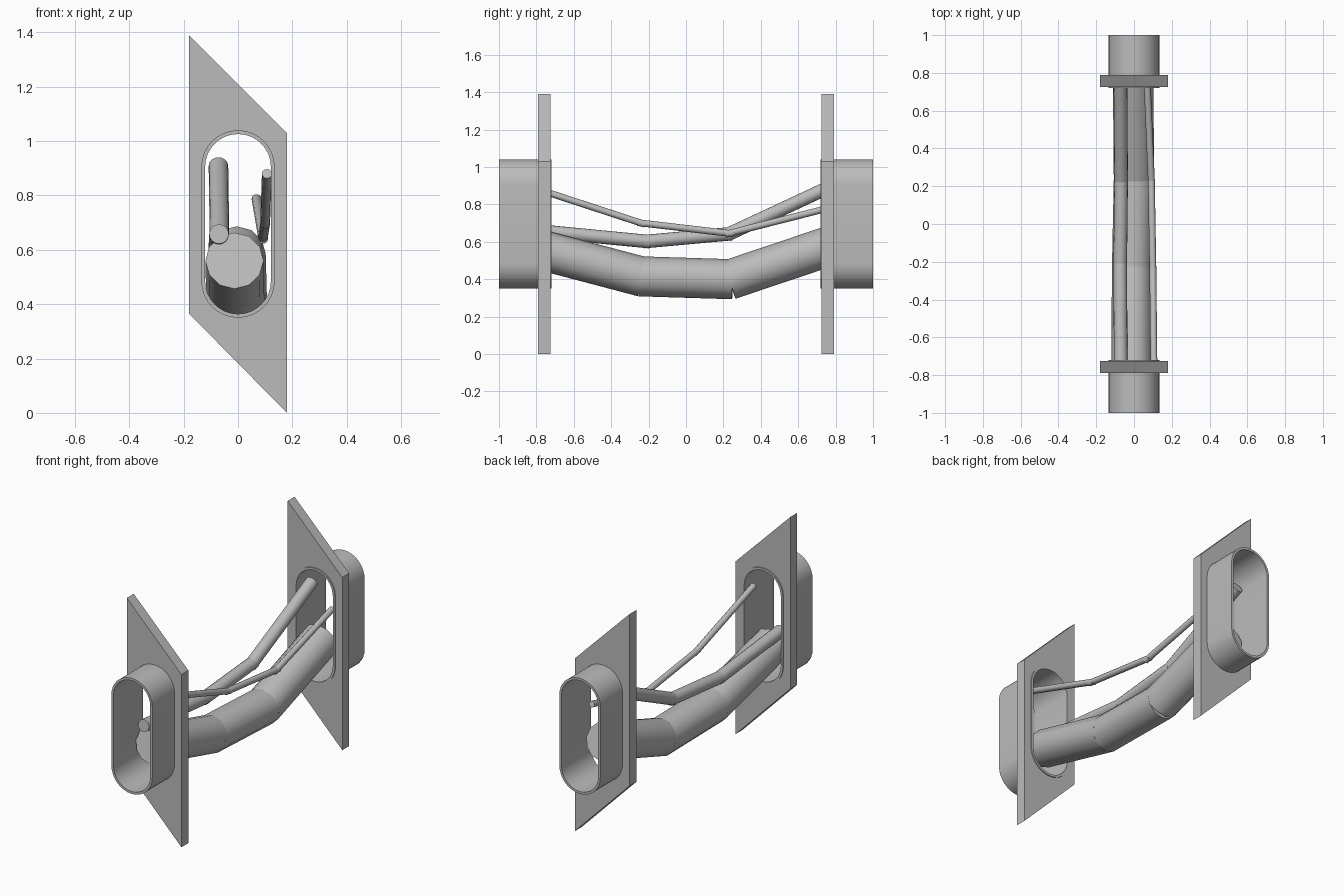
import bpy, math
from mathutils import Vector

if "Cube" in bpy.data.objects:
    bpy.data.objects.remove(bpy.data.objects["Cube"], do_unlink=True)

grey = bpy.data.materials.new("plain grey")
grey.use_nodes = True
colour = (0.5, 0.5, 0.5, 1)
grey.diffuse_color = colour
grey.node_tree.nodes["Principled BSDF"].inputs["Base Color"].default_value = colour


def finish(obj, name):
    obj.name = name
    obj.data.materials.clear()
    obj.data.materials.append(grey)
    bpy.ops.object.select_all(action="DESELECT")
    obj.select_set(True)
    bpy.context.view_layer.objects.active = obj
    bpy.ops.object.shade_smooth_by_angle(angle=math.radians(40))


def stadium(half_width, bottom, top, steps=16):
    """Upright slot outline as (x, z) points."""
    points = []
    for centre_z, start in ((top - half_width, 0), (bottom + half_width, math.pi)):
        for i in range(steps + 1):
            a = start + math.pi * i / steps
            points.append((half_width * math.cos(a), centre_z + half_width * math.sin(a)))
    return points


def slab(name, outlines, y_min, y_max):
    """Fill outlines (the second one is a hole) and give them depth along y."""
    curve = bpy.data.curves.new(name, "CURVE")
    curve.dimensions = "2D"
    curve.fill_mode = "BOTH"
    curve.extrude = (y_max - y_min) / 2
    for outline in outlines:
        spline = curve.splines.new("POLY")
        spline.points.add(len(outline) - 1)
        for point, (x, z) in zip(spline.points, outline):
            point.co = (x, z, 0, 1)
        spline.use_cyclic_u = True
    obj = bpy.data.objects.new(name, curve)
    bpy.context.collection.objects.link(obj)
    obj.location.y = (y_min + y_max) / 2
    obj.rotation_euler.x = math.pi / 2
    bpy.ops.object.select_all(action="DESELECT")
    obj.select_set(True)
    bpy.context.view_layer.objects.active = obj
    bpy.ops.object.convert(target="MESH")
    finish(bpy.context.object, name)


def pipe(name, radius, sides, path, overlap):
    """Straight capped lengths whose ends overlap at the bends."""
    path = [Vector(p) for p in path]
    for i, (a, b) in enumerate(zip(path, path[1:])):
        d = (b - a).normalized()
        if i > 0:
            a = a - d * overlap
        if i < len(path) - 2:
            b = b + d * overlap
        bpy.ops.mesh.primitive_cylinder_add(
            vertices=sides, radius=radius, depth=(b - a).length, location=(a + b) / 2)
        obj = bpy.context.object
        obj.rotation_euler = d.to_track_quat("Z", "X").to_euler()
        finish(obj, f"{name}_{i + 1}")


# Slanted wall plates with slotted sleeves
W = 0.18
wall = [(-W, 0.365), (W, 0.0), (W, 1.03), (-W, 1.39)]
sleeve = [stadium(0.135, 0.35, 1.04), stadium(0.121, 0.364, 1.026)]
hole = stadium(0.132, 0.353, 1.037)
for label, side in (("front", -1), ("back", 1)):
    slab(label + "_wall_plate", [wall, hole], *sorted((side * 0.79, side * 0.725)))
    slab(label + "_sleeve", sleeve, *sorted((side * 1.0, side * 0.72)))

# Sagging pipes running through both sleeves
pipe("large_pipe", 0.107, 12, [
    (-0.013, -0.79, 0.56), (-0.01, -0.24, 0.415),
    (0.0, 0.24, 0.4), (-0.005, 0.79, 0.585)], 0.01)
pipe("medium_pipe", 0.036, 16, [
    (-0.07, -0.79, 0.658), (-0.073, -0.21, 0.602),
    (-0.068, 0.23, 0.642), (-0.072, 0.8, 0.908)], 0.015)
pipe("thin_pipe", 0.018, 12, [
    (0.106, -0.79, 0.88), (0.1, -0.24, 0.7),
    (0.092, 0.23, 0.645), (0.068, 0.79, 0.787)], 0.02)
